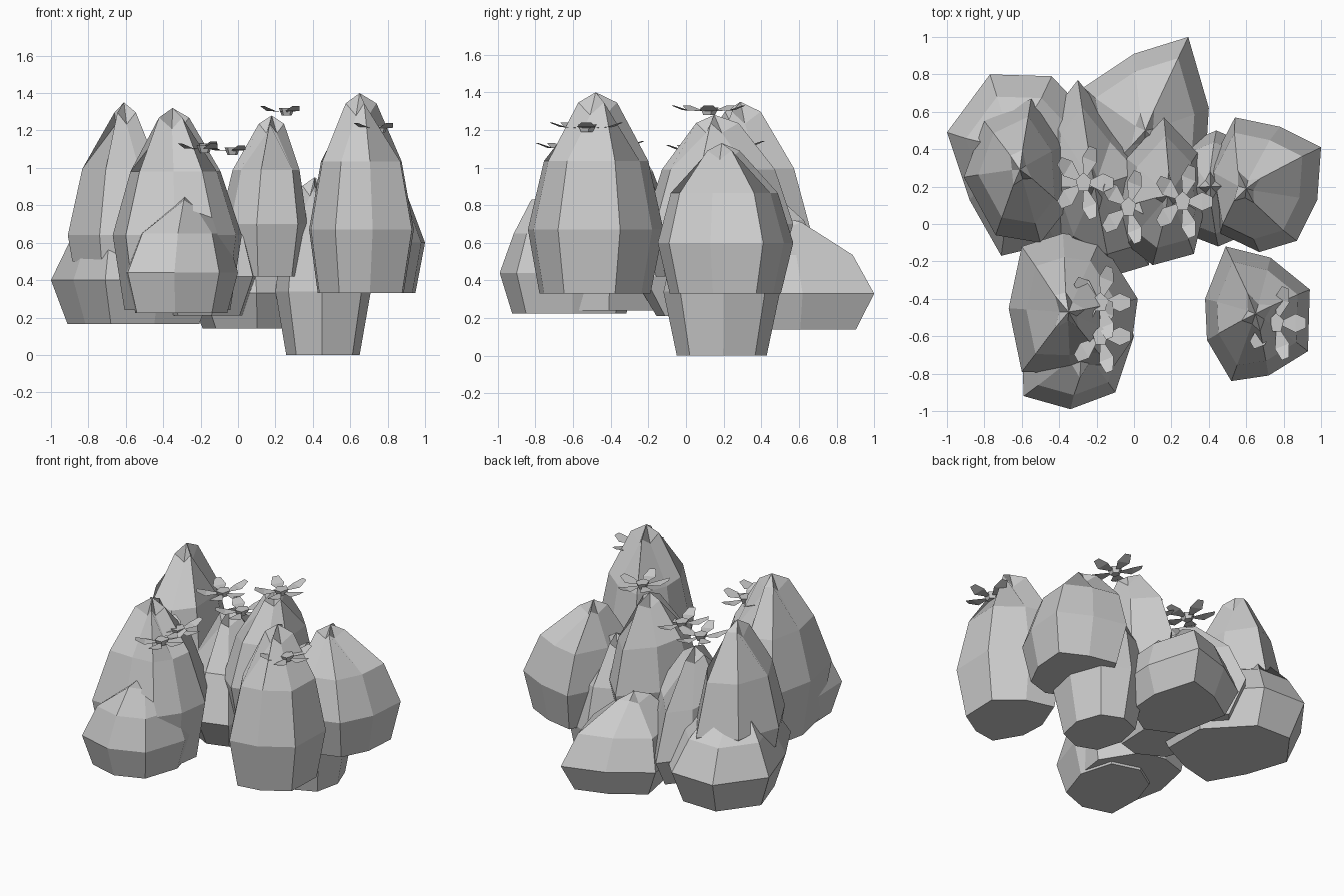
import bpy, bmesh, math
from mathutils import Vector

if "Cube" in bpy.data.objects:
    bpy.data.objects.remove(bpy.data.objects["Cube"])


def material(name, value):
    m = bpy.data.materials.new(name)
    m.diffuse_color = (value, value, value, 1)
    m.use_nodes = True
    m.node_tree.nodes["Principled BSDF"].inputs["Base Color"].default_value = m.diffuse_color
    return m


STONE = material("pale_grey", 0.6)


def finish(name, bm):
    bmesh.ops.recalc_face_normals(bm, faces=bm.faces[:])
    me = bpy.data.meshes.new(name)
    bm.to_mesh(me)
    bm.free()
    me.materials.append(STONE)
    ob = bpy.data.objects.new(name, me)
    bpy.context.collection.objects.link(ob)
    return ob


def boulder(name, z_base, z_wide, peak, outline, base=0.82, shoulder=0.79, crown=0.2):
    """Faceted stone: flat base, widest ring, shoulder, pinched crown, peak."""
    peak = Vector(peak)
    n = len(outline)
    mid = Vector((sum(p[0] for p in outline) / n, sum(p[1] for p in outline) / n))
    rise = peak.z - z_wide
    # (height, scale, shift of ring centre towards the peak, crumple)
    levels = [(z_base, base, 0.0, 0.0), (z_wide, 1.0, 0.0, 0.0),
              (z_wide + 0.5 * rise, shoulder, 0.35, 0.0),
              (z_wide + 0.88 * rise, crown, 1.0, 0.3)]
    bm = bmesh.new()
    rings = []
    for z, s, shift, crumple in levels:
        c = mid.lerp(peak.xy, shift)
        ring = []
        for i, p in enumerate(outline):
            k = s * (1 + crumple * (-1) ** i)
            q = c + (Vector(p) - mid) * k
            ring.append(bm.verts.new((q.x, q.y, z + crumple * 0.15 * rise * (-1) ** i)))
        rings.append(ring)
    for lo, hi in zip(rings, rings[1:]):
        for i in range(n):
            j = (i + 1) % n
            bm.faces.new((lo[i], lo[j], hi[j], hi[i]))
    bm.faces.new(rings[0])
    tip = bm.verts.new(peak)
    for i in range(n):
        bm.faces.new((rings[-1][i], rings[-1][(i + 1) % n], tip))
    return finish(name, bm)


def flower(name, x, y, z, turn=0, squash=0.8):
    """Small hub with five upturned petals."""
    bm = bmesh.new()
    bmesh.ops.create_cone(bm, cap_ends=True, segments=5, radius1=0.035,
                          radius2=0.055, depth=0.04)
    # petal: radius, half width, height
    petal = [(0.035, 0.012, 0.0), (0.13, 0.05, 0.005), (0.2, 0.025, 0.03)]
    for k in range(5):
        a = math.radians(turn + 72 * k)
        u, v = Vector((math.cos(a), math.sin(a), 0)), Vector((-math.sin(a), math.cos(a), 0))
        left = [bm.verts.new(u * r + v * w + Vector((0, 0, h))) for r, w, h in petal]
        right = [bm.verts.new(u * r - v * w + Vector((0, 0, h))) for r, w, h in petal]
        for i in range(2):
            bm.faces.new((right[i], right[i + 1], left[i + 1], left[i]))
    ob = finish(name, bm)
    ob.scale.x = squash
    ob.location = (x, y, z)
    return ob


# tall stones
boulder("front_right_stone", 0.33, 0.67, (0.65, -0.48, 1.40),
        [(0.49, -0.12), (0.73, -0.18), (0.94, -0.35), (0.93, -0.68),
         (0.72, -0.81), (0.52, -0.84), (0.39, -0.62), (0.38, -0.40)],
        shoulder=0.77, crown=0.23)
boulder("back_right_stone", 0.33, 0.60, (0.60, 0.19, 1.13),
        [(0.54, 0.57), (0.78, 0.52), (1.00, 0.41), (0.98, 0.13),
         (0.87, -0.09), (0.67, -0.15), (0.46, -0.05), (0.40, 0.30)])
boulder("centre_stone", 0.42, 0.70, (0.18, 0.15, 1.28),
        [(0.16, 0.57), (0.34, 0.38), (0.37, 0.05), (0.32, -0.16),
         (0.10, -0.22), (-0.04, -0.11), (-0.10, 0.08), (-0.04, 0.35)],
        shoulder=0.76, crown=0.22)
boulder("back_left_stone", 0.50, 0.64, (-0.61, 0.29, 1.35),
        [(-0.55, 0.67), (-0.38, 0.42), (-0.36, 0.08), (-0.50, -0.10),
         (-0.74, -0.06), (-0.91, 0.25), (-0.80, 0.55)], base=0.92, shoulder=0.74)
boulder("front_left_stone", 0.24, 0.64, (-0.35, -0.47, 1.32),
        [(-0.38, -0.05), (-0.18, -0.08), (0.02, -0.40), (-0.01, -0.62),
         (-0.12, -0.78), (-0.34, -0.80), (-0.60, -0.79), (-0.67, -0.45),
         (-0.60, -0.12)], shoulder=0.7)

# low stones
boulder("lower_right_stone", 0.0, 0.34, (0.41, 0.20, 0.95),
        [(0.44, 0.50), (0.63, 0.42), (0.71, 0.20), (0.66, -0.03),
         (0.45, -0.12), (0.27, -0.05), (0.20, 0.18), (0.25, 0.42)], base=0.77)
boulder("rear_stone", 0.14, 0.33, (0.06, 0.50, 0.74),
        [(0.29, 1.00), (0.40, 0.62), (0.38, 0.30), (0.10, 0.12),
         (-0.18, 0.25), (-0.27, 0.73), (0.00, 0.91)], base=0.78)
boulder("left_low_stone", 0.165, 0.40, (-0.62, 0.36, 0.82),
        [(-1.00, 0.49), (-0.77, 0.80), (-0.44, 0.79), (-0.12, 0.45),
         (-0.12, 0.05), (-0.42, -0.10), (-0.71, -0.17), (-0.88, 0.13)],
        base=0.8, shoulder=0.72, crown=0.3)
boulder("middle_stone", 0.21, 0.42, (-0.21, 0.20, 1.02),
        [(-0.30, 0.77), (-0.10, 0.52), (0.10, 0.30), (0.08, -0.22),
         (-0.12, -0.28), (-0.36, -0.15), (-0.48, 0.20), (-0.45, 0.58)],
        base=0.75, shoulder=0.75)
boulder("front_low_stone", 0.225, 0.44, (-0.28, -0.66, 0.86),
        [(-0.34, -0.99), (-0.10, -0.90), (0.00, -0.60), (-0.08, -0.32),
         (-0.32, -0.25), (-0.52, -0.38), (-0.60, -0.62), (-0.59, -0.92)],
        shoulder=0.76, crown=0.34)

# flowers near the peaks
for i, (x, y, z) in enumerate([(0.26, 0.12, 1.30), (0.76, -0.53, 1.21),
                               (-0.27, 0.22, 1.11), (-0.03, 0.09, 1.09),
                               (-0.18, -0.42, 1.11), (-0.18, -0.60, 1.10)]):
    flower("flower_%d" % (i + 1), x, y, z)
